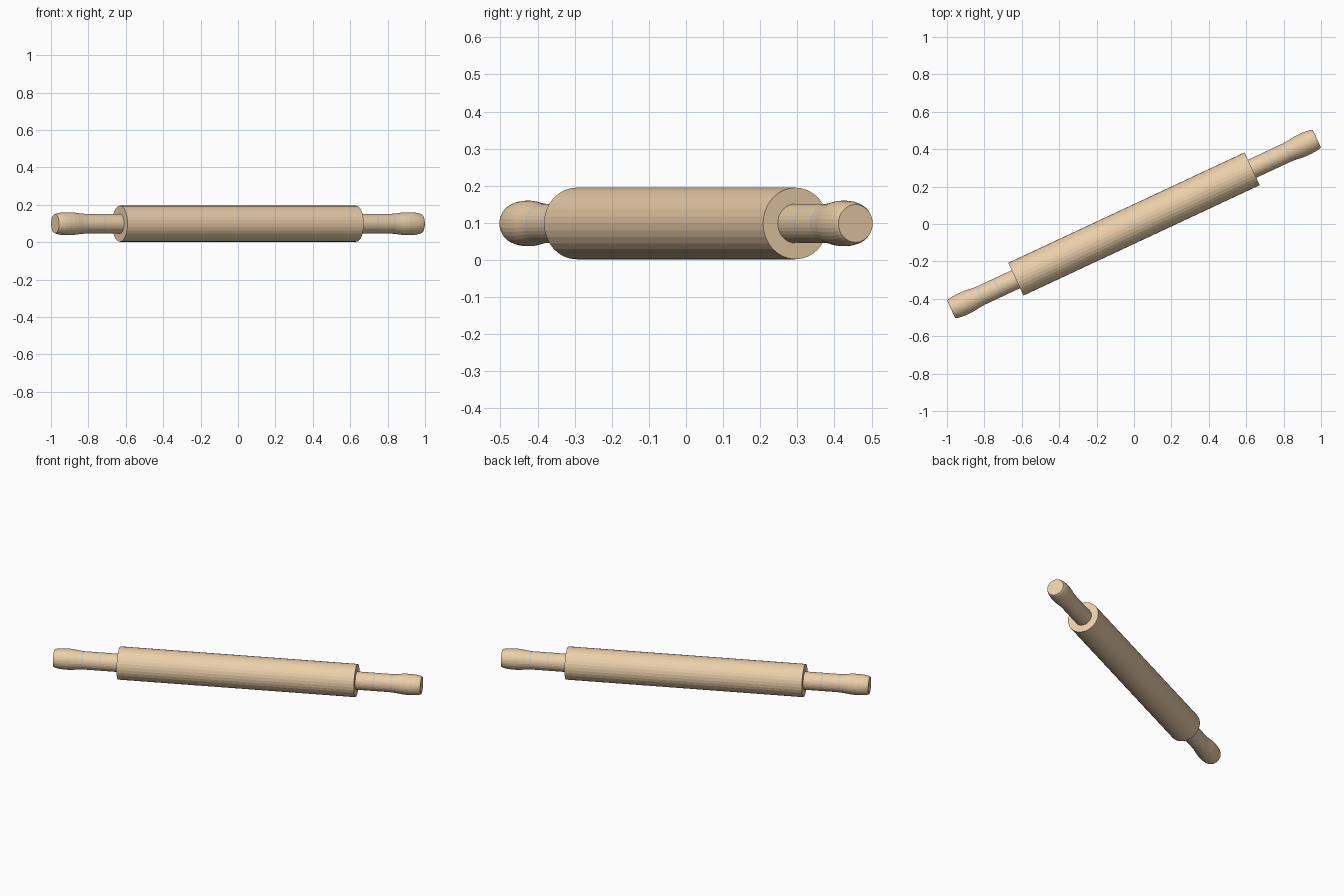
import bpy, bmesh, math
from mathutils import Matrix

if "Cube" in bpy.data.objects:
    bpy.data.objects.remove(bpy.data.objects["Cube"])

SIDES = 32
# Lay the lathe axis along the pin's direction, resting on the ground
PLACE = (Matrix.Translation((0, 0, 0.0985))
         @ Matrix.Rotation(math.radians(25.05), 4, 'Z')
         @ Matrix.Rotation(math.radians(90), 4, 'Y'))


def material(name, color):
    m = bpy.data.materials.new(name)
    m.diffuse_color = color
    m.use_nodes = True
    m.node_tree.nodes["Principled BSDF"].inputs["Base Color"].default_value = m.diffuse_color
    return m


wood = material("wood", (0.83, 0.62, 0.40, 1))
stripe = material("blue_stripe", (0.55, 0.60, 0.66, 1))


def lathe(name, profile, side=1, stripes=()):
    """Closed solid of revolution from (distance along axis, radius) points."""
    bm = bmesh.new()
    rings = [[bm.verts.new((r * math.cos(a), r * math.sin(a), side * t))
              for a in (2 * math.pi * i / SIDES for i in range(SIDES))]
             for t, r in profile]
    for k, (a, b) in enumerate(zip(rings, rings[1:])):
        for i in range(SIDES):
            j = (i + 1) % SIDES
            f = bm.faces.new((a[i], a[j], b[j], b[i]))
            f.material_index = 1 if k in stripes else 0
    bm.faces.new(rings[0])
    bm.faces.new(rings[-1])
    bmesh.ops.recalc_face_normals(bm, faces=bm.faces)
    bm.transform(PLACE)
    me = bpy.data.meshes.new(name)
    bm.to_mesh(me)
    bm.free()
    me.materials.append(wood)
    me.materials.append(stripe)
    ob = bpy.data.objects.new(name, me)
    bpy.context.collection.objects.link(ob)


# Main roller
lathe("roller", [(-0.697, 0.0965), (0.697, 0.0965)])

# Turned handles with two thin painted stripes and a swollen grip
grip = [(0.66, 0.053), (0.800, 0.053), (0.808, 0.053), (0.903, 0.053),
        (0.911, 0.0535), (0.935, 0.0555), (0.965, 0.0595), (0.99, 0.0613),
        (1.02, 0.0613), (1.045, 0.0595), (1.068, 0.0555), (1.079, 0.0510)]
for name, side in (("handle_right", 1), ("handle_left", -1)):
    lathe(name, grip, side, stripes=(1, 3))
